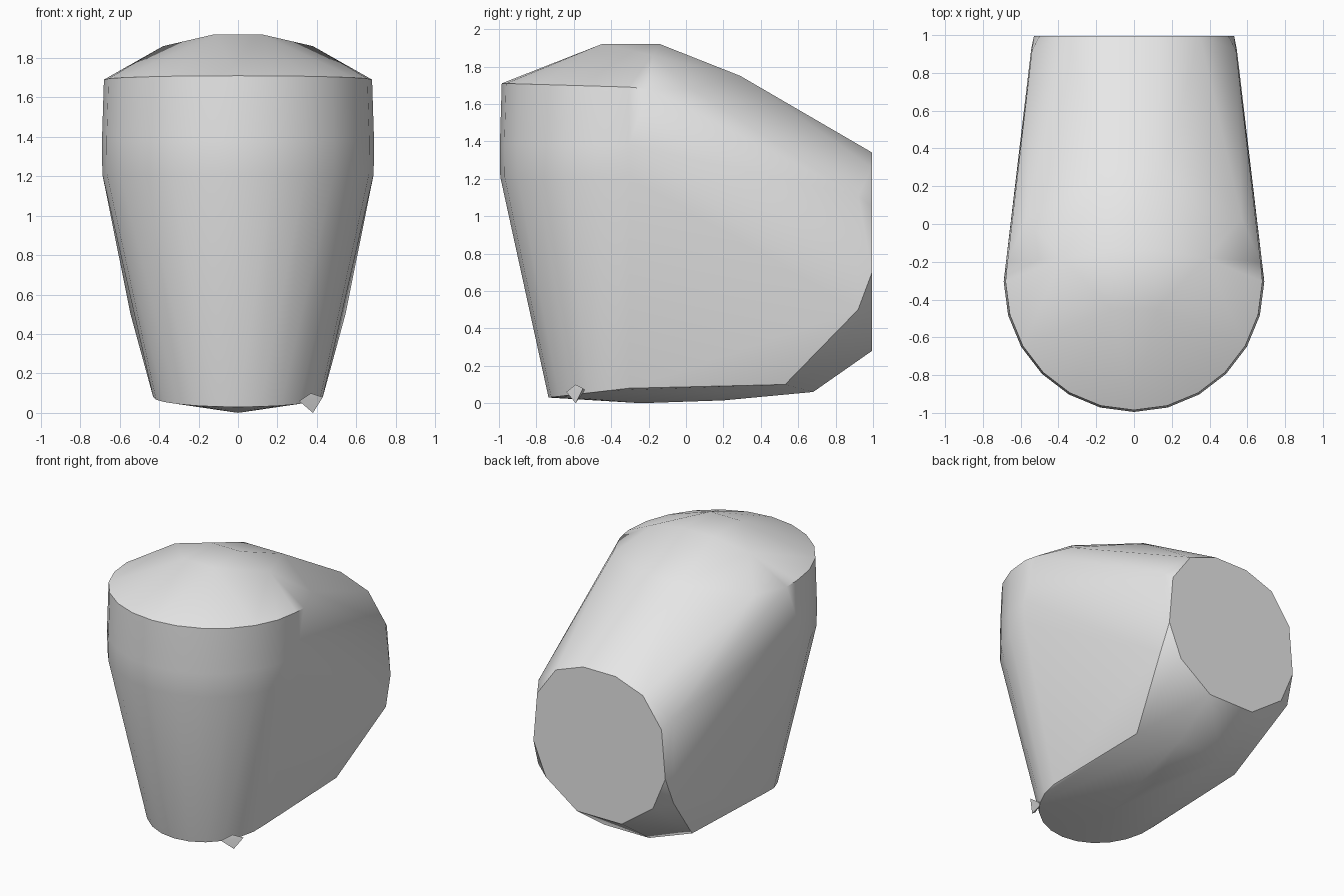
import bpy, bmesh, math

cube = bpy.data.objects.get("Cube")
if cube:
    bpy.data.objects.remove(cube, do_unlink=True)

grey = bpy.data.materials.new("plain_grey")
grey.use_nodes = True
grey.diffuse_color = (0.8, 0.8, 0.8, 1)
grey.node_tree.nodes["Principled BSDF"].inputs["Base Color"].default_value = (0.8, 0.8, 0.8, 1)


def hull_object(name, points):
    """Wrap the points in a convex skin, smooth where faces meet gently."""
    bm = bmesh.new()
    for p in points:
        bm.verts.new(p)
    bmesh.ops.convex_hull(bm, input=bm.verts[:])
    loose = [v for v in bm.verts if not v.link_faces]
    bmesh.ops.delete(bm, geom=loose, context='VERTS')
    bmesh.ops.recalc_face_normals(bm, faces=bm.faces[:])
    mesh = bpy.data.meshes.new(name)
    bm.to_mesh(mesh)
    bm.free()
    mesh.materials.append(grey)
    obj = bpy.data.objects.new(name, mesh)
    bpy.context.collection.objects.link(obj)
    bpy.ops.object.select_all(action='DESELECT')
    obj.select_set(True)
    bpy.context.view_layer.objects.active = obj
    bpy.ops.object.shade_smooth_by_angle(angle=math.radians(36))
    return obj


def front_arc(radius, z_side, z_front, steps=12):
    """Half circle bulging towards the front."""
    arc = []
    for i in range(steps + 1):
        a = math.pi * i / steps
        z = z_side + (z_front - z_side) * math.sin(a)
        arc.append((radius * math.cos(a), -0.305 - radius * math.sin(a), z))
    return arc


def mirrored(points):
    return [(s * x, y, z) for x, y, z in points for s in (1, -1)]


# Rounded front: rim, bulge, start of the taper and foot
points = front_arc(0.68, 1.69, 1.71) + front_arc(0.69, 1.38, 1.38)
points += front_arc(0.688, 1.21, 1.21) + front_arc(0.43, 0.08, 0.03)

# Flat round end at the back
points += mirrored([(x, 0.995, z) for x, z in (
    (0.53, 0.70), (0.50, 1.05), (0.35, 1.26), (0.13, 1.34),
    (0.43, 0.46), (0.18, 0.28))])

# Side corners beside the round end, and shoulders behind the rim
points += mirrored([(0.54, 0.92, 1.11), (0.545, 0.92, 0.50),
                    (0.67, -0.20, 1.68), (0.57, 0.03, 1.68)])

# Domed crown and sloping back
points += mirrored([(0.12, -0.45, 1.92), (0.12, -0.14, 1.92),
                    (0.38, -0.18, 1.86), (0.16, 0.29, 1.75)])

# Shallow keel underneath
points += mirrored([(0.42, 0.53, 0.10), (0.18, 0.68, 0.06)])
points += [(0, -0.24, 0), (0, 0.20, 0.015)]

hull_object("body", points)

# Small spike on the lower front edge
hull_object("lower_spike", [(0.38, -0.59, 0), (0.31, -0.64, 0.06),
                            (0.43, -0.55, 0.08), (0.34, -0.54, 0.07),
                            (0.37, -0.59, 0.10)])
